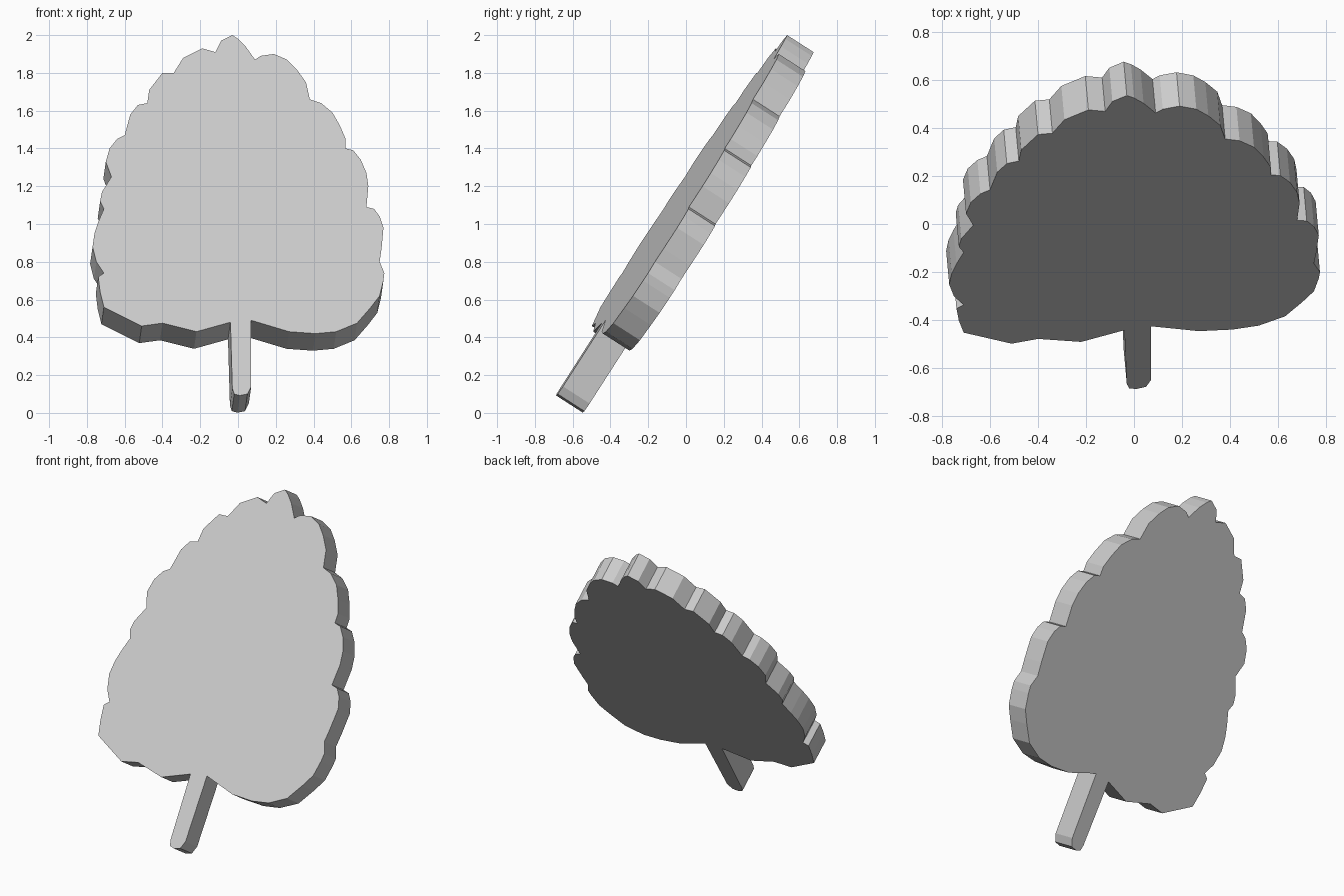
import bpy
from mathutils import Vector

cube = bpy.data.objects.get("Cube")
if cube:
    bpy.data.objects.remove(cube, do_unlink=True)

# Plain grey used for the whole leaf
grey = bpy.data.materials.new("plain grey")
grey.use_nodes = True
colour = (0.6, 0.6, 0.6, 1.0)
grey.diffuse_color = colour
grey.node_tree.nodes["Principled BSDF"].inputs["Base Color"].default_value = colour

# The leaf is a slab leaning backwards and turned slightly to its left
NORMAL = Vector((0.077, -0.84, 0.54)).normalized()
OFFSET = 0.627
THICKNESS = 0.168


def on_front_plane(x, z):
    """Lift an outline point on to the leaning front plane."""
    y = (OFFSET - NORMAL.x * x - NORMAL.z * z) / NORMAL.y
    return Vector((x, y, z))


def leaning_slab(name, outline):
    """Extrude a clockwise outline; its closing edge is the open joint."""
    front = [on_front_plane(x, z) for x, z in outline]
    back = [point - NORMAL * THICKNESS for point in front]
    count = len(front)
    faces = [list(reversed(range(count))), list(range(count, count + count))]
    for i in range(count - 1):
        faces.append([i, i + 1, count + i + 1, count + i])
    mesh = bpy.data.meshes.new(name)
    mesh.from_pydata(front + back, [], faces)
    mesh.materials.append(grey)
    mesh.update()
    part = bpy.data.objects.new(name, mesh)
    bpy.context.collection.objects.link(part)
    return part


# Joint between blade and stem
joint_left = (-.04, .48)
joint_right = (.07, .49)

# Lower left edge, then the left scallops from bottom to top
left_base = [(-.22, .43), (-.4, .475), (-.51, .46), (-.71, .56), (-.73, .64), (-.74, .72)]
left_lobes = [
    [(-.71, .74), (-.75, .8), (-.77, .88), (-.76, .95), (-.74, 1.01)],
    [(-.71, 1.08), (-.73, 1.12), (-.72, 1.17)],
    [(-.67, 1.25), (-.7, 1.33), (-.68, 1.4), (-.64, 1.45)],
    [(-.6, 1.47), (-.57, 1.58), (-.53, 1.63)],
    [(-.48, 1.64), (-.47, 1.71), (-.4, 1.8)],
    [(-.34, 1.8), (-.29, 1.88), (-.19, 1.93)],
]

# Pointed tip
tip = [(-.12, 1.91), (-.09, 1.97), (-.03, 2), (0, 1.98), (.04, 1.94)]

# Right scallops from top to bottom, then the round lower right edge
right_lobes = [
    [(.09, 1.87), (.12, 1.89), (.19, 1.9), (.26, 1.87), (.31, 1.82), (.36, 1.75)],
    [(.38, 1.66), (.44, 1.64), (.5, 1.59), (.54, 1.52), (.57, 1.45)],
    [(.57, 1.4), (.61, 1.39), (.65, 1.34), (.68, 1.27), (.69, 1.2)],
    [(.68, 1.09), (.72, 1.08), (.75, 1.04), (.77, .98), (.76, .87)],
    [(.75, .8), (.775, .74), (.77, .7), (.75, .62), (.7, .555)],
]
right_base = [(.63, .475), (.52, .43), (.41, .42), (.27, .43), (.17, .46)]

blade = [joint_left] + left_base + sum(left_lobes, []) + tip
blade += sum(right_lobes, []) + right_base + [joint_right]
leaning_slab("leaf_blade", blade)

# Short stem with a rounded end
stem_end = [(.07, .14), (.05, .1), (.01, .092), (-.02, .1), (-.03, .13)]
leaning_slab("leaf_stem", [joint_right] + stem_end + [joint_left])
